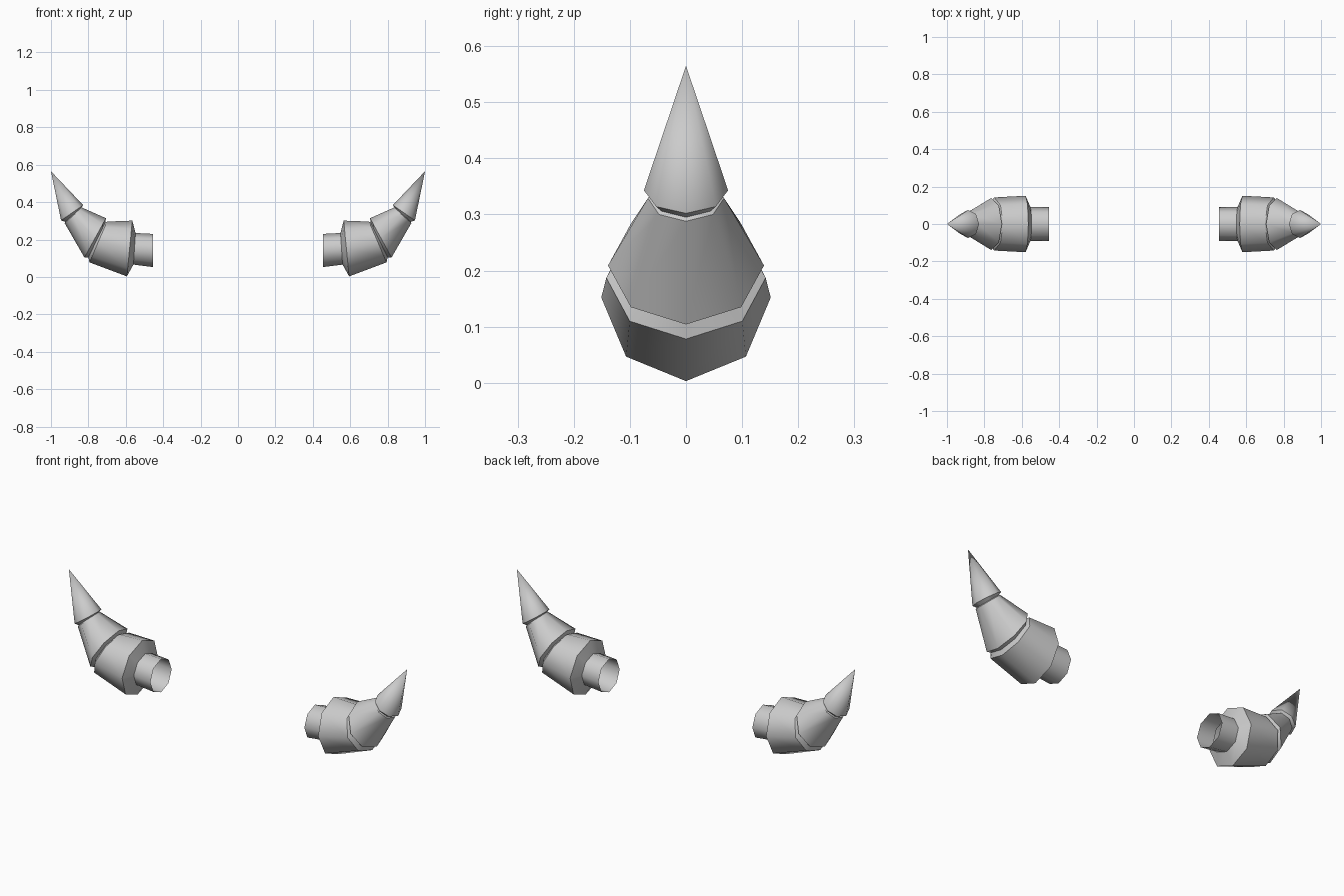
import bpy
import bmesh
from math import cos, sin, pi

cube = bpy.data.objects.get("Cube")
if cube:
    bpy.data.objects.remove(cube, do_unlink=True)

horn_grey = bpy.data.materials.new("horn_grey")
horn_grey.use_nodes = True
colour = (0.6, 0.6, 0.6, 1)
horn_grey.diffuse_color = colour
horn_grey.node_tree.nodes["Principled BSDF"].inputs["Base Color"].default_value = colour

SIDES = 8
# Cross-sections from root to tip: top x, top z, bottom x, bottom z, half depth
RINGS = [
    (0.455, 0.230, 0.455, 0.053, 0.090),   # open root
    (0.548, 0.235, 0.559, 0.066, 0.090),   # root meets shoulder
    (0.565, 0.301, 0.594, 0.003, 0.151),   # shoulder
    (0.700, 0.296, 0.794, 0.078, 0.142),   # end of lower segment
    (0.710, 0.290, 0.800, 0.105, 0.121),   # first groove
    (0.706, 0.314, 0.821, 0.104, 0.139),   # start of middle segment
    (0.832, 0.370, 0.927, 0.288, 0.068),   # end of middle segment
    (0.838, 0.370, 0.924, 0.295, 0.062),   # second groove
    (0.828, 0.384, 0.946, 0.302, 0.075),   # start of tip
]
APEX = (1.0, 0, 0.565)


def build_horn(name, side):
    bm = bmesh.new()
    loops = []
    for tx, tz, bx, bz, depth in RINGS:
        cx, cz = (tx + bx) / 2, (tz + bz) / 2
        loop = []
        for k in range(SIDES):
            a = 2 * pi * k / SIDES
            loop.append(bm.verts.new((side * (cx + cos(a) * (tx - cx)),
                                      sin(a) * depth,
                                      cz + cos(a) * (tz - cz))))
        loops.append(loop)
    apex = bm.verts.new((side * APEX[0], APEX[1], APEX[2]))

    # Skin the segments, wound outward on either side
    def skin(*verts):
        bm.faces.new(verts if side < 0 else verts[::-1]).smooth = True

    for k in range(SIDES):
        n = (k + 1) % SIDES
        for a, b in zip(loops, loops[1:]):
            skin(a[k], a[n], b[n], b[k])
        skin(loops[-1][k], loops[-1][n], apex)

    # Crisp creases around every cross-section
    for loop in loops:
        for k in range(SIDES):
            bm.edges.get((loop[k], loop[(k + 1) % SIDES])).smooth = False

    bmesh.ops.recalc_face_normals(bm, faces=bm.faces)
    mesh = bpy.data.meshes.new(name)
    bm.to_mesh(mesh)
    bm.free()
    mesh.materials.append(horn_grey)
    bpy.context.collection.objects.link(bpy.data.objects.new(name, mesh))


build_horn("left_horn", 1)
build_horn("right_horn", -1)
